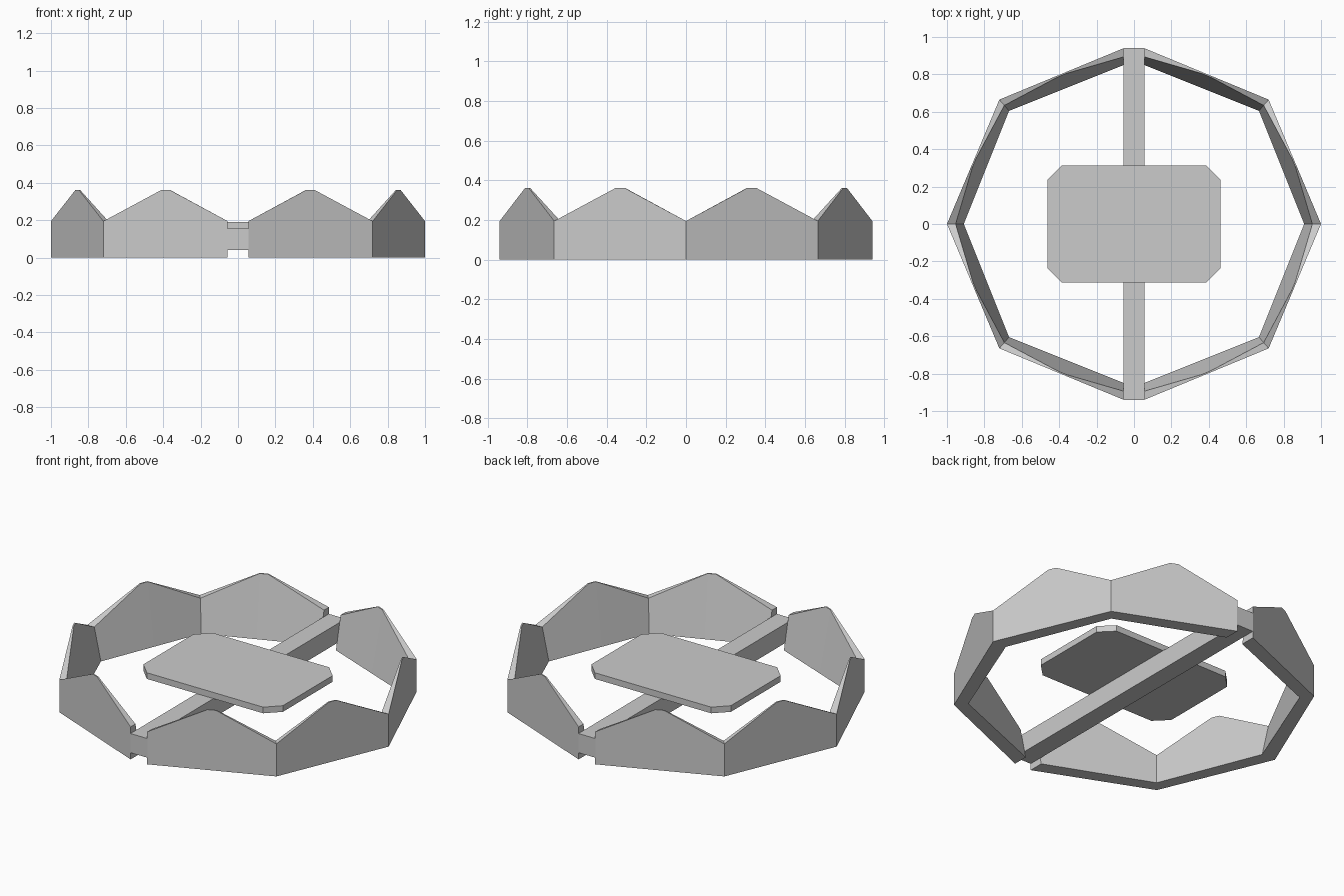
import bpy, bmesh
from mathutils import Vector

if "Cube" in bpy.data.objects:
    bpy.data.objects.remove(bpy.data.objects["Cube"])


def make_object(name, bm):
    bmesh.ops.recalc_face_normals(bm, faces=bm.faces)
    mesh = bpy.data.meshes.new(name)
    bm.to_mesh(mesh)
    bm.free()
    obj = bpy.data.objects.new(name, mesh)
    bpy.context.collection.objects.link(obj)
    return obj


def prism(name, outline, z0, z1):
    bm = bmesh.new()
    low = [bm.verts.new((x, y, z0)) for x, y in outline]
    high = [bm.verts.new((x, y, z1)) for x, y in outline]
    bm.faces.new(low[::-1])
    bm.faces.new(high)
    n = len(outline)
    for i in range(n):
        j = (i + 1) % n
        bm.faces.new((low[i], low[j], high[j], high[i]))
    return make_object(name, bm)


# Peaked ring wall: one quarter lofted from wedge sections, then mirrored
EDGE_Z, PEAK_Z, APEX_Z = 0.195, 0.362, 0.40
outer = [Vector(p) for p in ((0.055, 0.94), (0.72, 0.665), (1.0, 0.0))]
inner = [Vector(p) for p in ((0.055, 0.85), (0.668, 0.605), (0.91, 0.0))]

stations = []
for i in range(2):
    for t, z in ((0, EDGE_Z), (0.467, PEAK_Z), (0.533, PEAK_Z)):
        stations.append((outer[i].lerp(outer[i + 1], t),
                         inner[i].lerp(inner[i + 1], t), z))
stations.append((outer[2], inner[2], EDGE_Z))

bm = bmesh.new()
rings = []
for o, n, z in stations:
    top_in = n.lerp(o, z / APEX_Z)
    section = ((*o, 0), (*o, z), (*top_in, z), (*n, 0))
    rings.append([bm.verts.new(p) for p in section])
for a, b in zip(rings, rings[1:]):
    for k in range(4):
        m = (k + 1) % 4
        bm.faces.new((a[k], a[m], b[m], b[k]))
bm.faces.new(rings[0])
# orient outward from the known outer face
wall = make_object("ring_wall", bm)
mirror = wall.modifiers.new("Mirror", 'MIRROR')
mirror.use_axis = (True, True, False)
mirror.merge_threshold = 0.001

# Cross bar bridging the two gaps in the ring
prism("cross_bar", [(-0.056, -0.94), (0.056, -0.94), (0.056, 0.94), (-0.056, 0.94)],
      0.04, 0.155)

# Chamfered platform resting on the bar
X, Y, C = 0.463, 0.313, 0.077
prism("platform", [(X - C, -Y), (X, C - Y), (X, Y - C), (X - C, Y),
                   (C - X, Y), (-X, Y - C), (-X, C - Y), (C - X, -Y)],
      0.155, 0.192)
